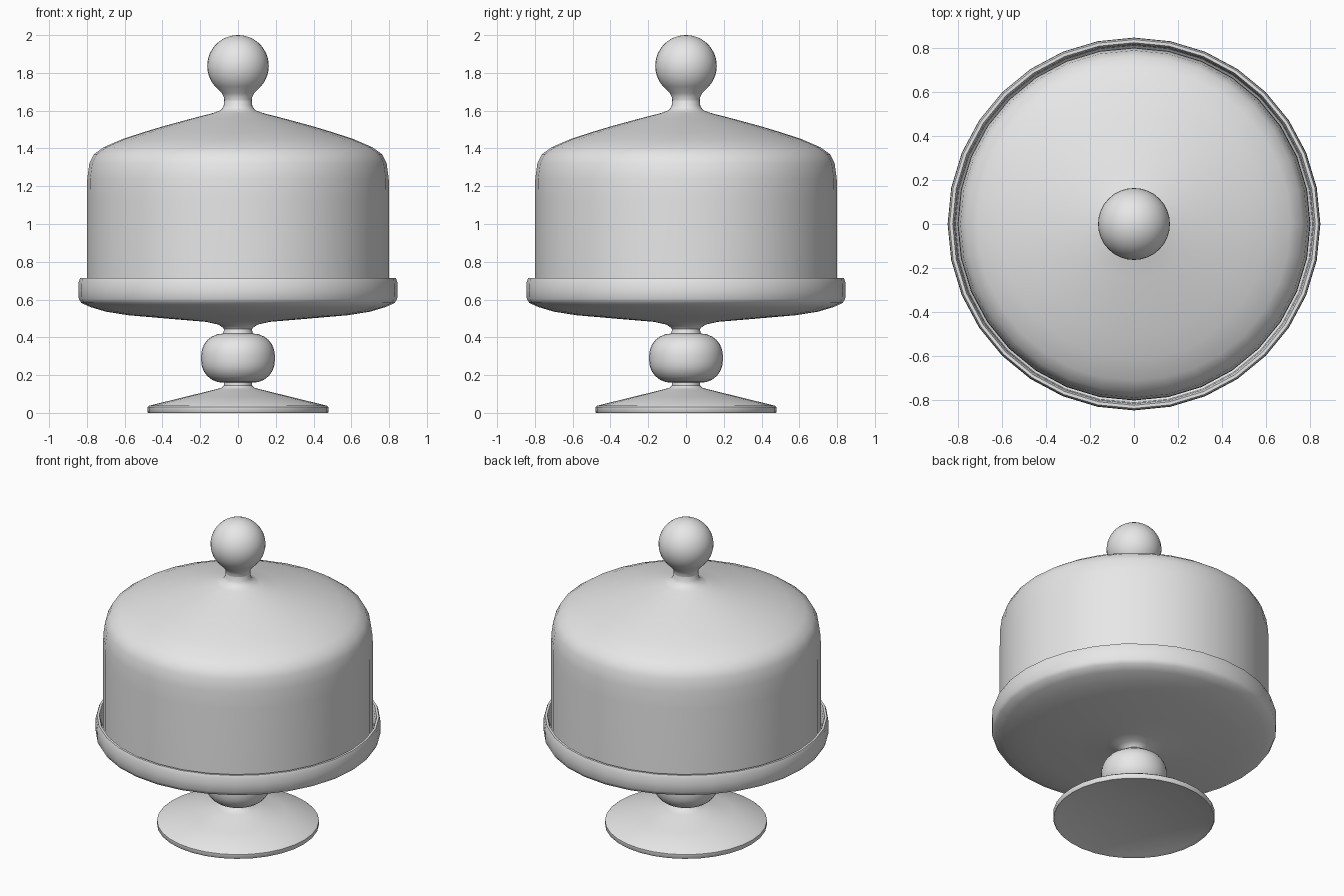
import bpy
import bmesh
import math

cube = bpy.data.objects.get("Cube")
if cube:
    bpy.data.objects.remove(cube, do_unlink=True)

SIDES = 32

grey = bpy.data.materials.new("plain_grey")
grey.use_nodes = True
colour = (0.8, 0.8, 0.8, 1)
grey.diffuse_color = colour
grey.node_tree.nodes["Principled BSDF"].inputs["Base Color"].default_value = colour


def arc(radius, height, start, end, steps, cx=0.0, squash=1.0):
    """Profile points along an arc, angles in degrees from the outward axis."""
    points = []
    for i in range(steps + 1):
        a = math.radians(start + (end - start) * i / steps)
        points.append((max(0.0, cx + radius * math.cos(a)), height + radius * squash * math.sin(a)))
    return points


def lathe(name, profile):
    """Revolve a (radius, height) profile around the vertical axis."""
    bm = bmesh.new()
    verts = [bm.verts.new((r, 0, z)) for r, z in profile]
    edges = [bm.edges.new(pair) for pair in zip(verts, verts[1:])]
    bmesh.ops.spin(bm, geom=verts + edges, cent=(0, 0, 0), axis=(0, 0, 1),
                   angle=math.tau, steps=SIDES, use_duplicate=False)
    bmesh.ops.remove_doubles(bm, verts=bm.verts[:], dist=0.0005)
    bmesh.ops.recalc_face_normals(bm, faces=bm.faces[:])
    mesh = bpy.data.meshes.new(name)
    bm.to_mesh(mesh)
    bm.free()
    mesh.materials.append(grey)
    obj = bpy.data.objects.new(name, mesh)
    bpy.context.collection.objects.link(obj)
    bpy.ops.object.select_all(action="DESELECT")
    obj.select_set(True)
    bpy.context.view_layer.objects.active = obj
    bpy.ops.object.shade_smooth_by_angle(angle=math.radians(40))
    return obj


# Flared foot, slightly hollow underneath
lathe("foot", [(0, 0.06), (0.40, 0.02), (0.45, 0.005), (0.475, 0), (0.48, 0.006),
               (0.48, 0.03), (0.47, 0.038), (0.28, 0.085), (0.12, 0.124),
               (0.085, 0.134), (0.075, 0.145), (0.075, 0.18), (0, 0.18)])

# Bulb of the stem
bulb = arc(0.115, 0.275, -90, 0, 6, 0.08) + arc(0.115, 0.305, 0, 90, 6, 0.08)
lathe("stem_bulb", [(0, 0.16)] + bulb + [(0.075, 0.435), (0.075, 0.45), (0, 0.45)])

# Plate with flared underside and raised rim
lathe("plate", [(0, 0.43), (0.07, 0.435), (0.08, 0.452), (0.105, 0.468), (0.17, 0.482),
                (0.36, 0.498), (0.58, 0.517), (0.70, 0.536), (0.78, 0.56),
                (0.83, 0.582), (0.843, 0.605), (0.845, 0.65), (0.843, 0.695),
                (0.836, 0.713), (0.822, 0.713), (0.814, 0.69), (0.81, 0.62),
                (0.79, 0.60), (0, 0.60)])

# Thin hollow cover
lathe("dome_cover", [(0, 1.56), (0.40, 1.49), (0.60, 1.42), (0.72, 1.35), (0.765, 1.26),
                     (0.775, 1.13), (0.775, 0.602), (0.80, 0.602), (0.80, 1.13),
                     (0.798, 1.24), (0.787, 1.32), (0.762, 1.37), (0.71, 1.407),
                     (0.61, 1.45), (0.50, 1.486), (0.39, 1.519), (0.25, 1.557),
                     (0.13, 1.588), (0.09, 1.603), (0.076, 1.625), (0.072, 1.66), (0, 1.66)])

# Ball handle with its neck
ball = arc(0.163, 1.837, -42, 90, 16)
lathe("knob", [(0, 1.64), (0.072, 1.645), (0.074, 1.67), (0.086, 1.693)] + ball)
